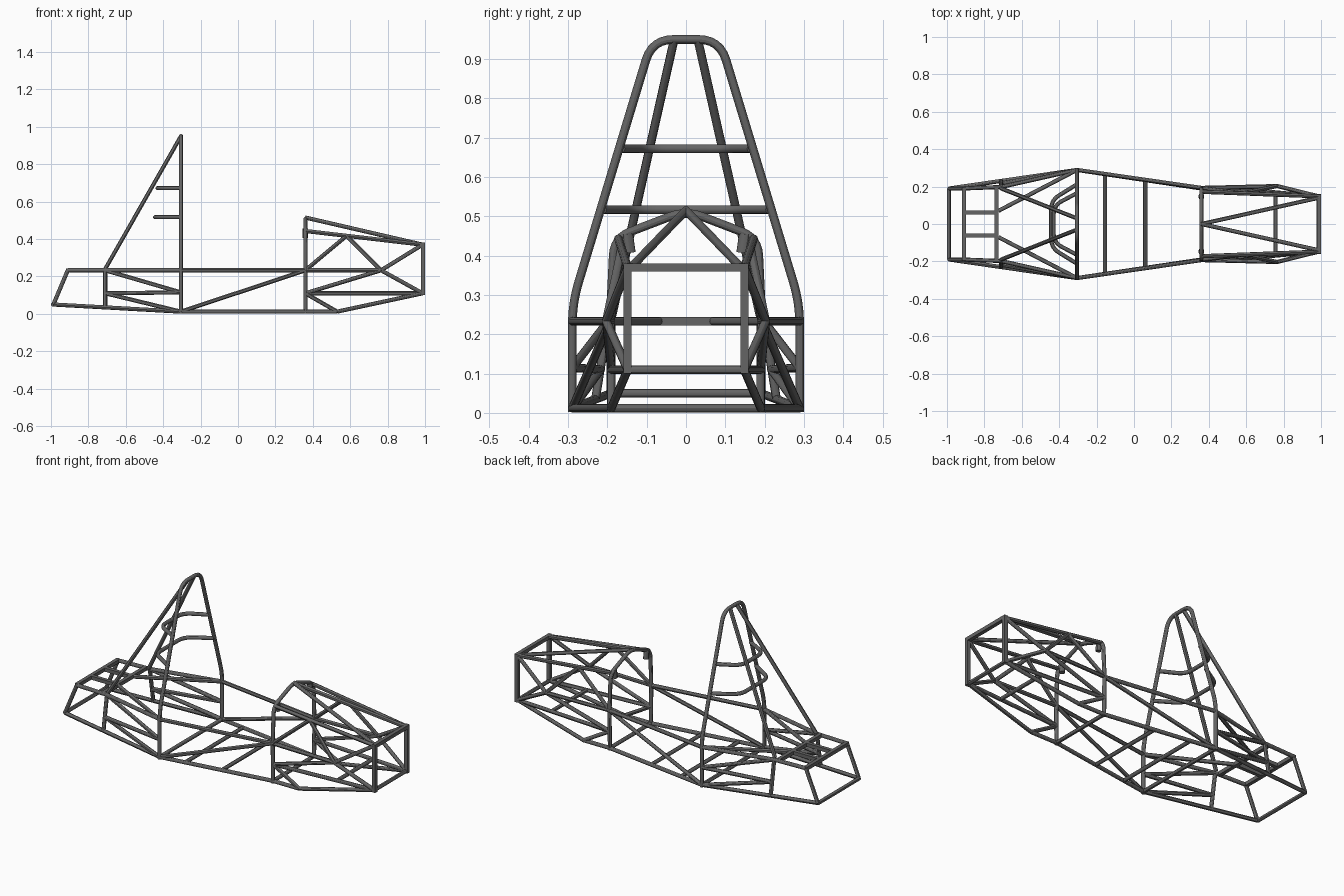
import bpy
from mathutils import Vector

if "Cube" in bpy.data.objects:
    bpy.data.objects.remove(bpy.data.objects["Cube"])

R = 0.011
steel = bpy.data.materials.new("dark_steel")
steel.diffuse_color = (0.13, 0.13, 0.13, 1)
steel.use_nodes = True
steel.node_tree.nodes["Principled BSDF"].inputs["Base Color"].default_value = steel.diffuse_color


def fillet(pts, r, n=6):
    """Round the inner corners of a path by cutting back a distance r."""
    pts = [Vector(p) for p in pts]
    if r <= 0 or len(pts) < 3:
        return pts
    out = [pts[0]]
    for a, b, c in zip(pts, pts[1:], pts[2:]):
        p = b + (a - b).normalized() * min(r, (a - b).length * 0.48)
        q = b + (c - b).normalized() * min(r, (c - b).length * 0.48)
        for i in range(n + 1):
            t = i / n
            out.append(p * (1 - t) ** 2 + b * 2 * t * (1 - t) + q * t * t)
    return out + [pts[-1]]


def tube(name, pts, bend=0.0, r=R):
    """Round tube along a path, turned into a mesh."""
    cu = bpy.data.curves.new(name, 'CURVE')
    cu.dimensions = '3D'
    cu.bevel_depth = r
    cu.bevel_resolution = 4
    cu.use_fill_caps = True
    path = fillet(pts, bend)
    sp = cu.splines.new('POLY')
    sp.points.add(len(path) - 1)
    for p, v in zip(sp.points, path):
        p.co = (*v, 1)
    tmp = bpy.data.objects.new(name + "_path", cu)
    bpy.context.collection.objects.link(tmp)
    dg = bpy.context.evaluated_depsgraph_get()
    me = bpy.data.meshes.new_from_object(tmp.evaluated_get(dg))
    bpy.data.objects.remove(tmp)
    me.materials.clear()
    me.materials.append(steel)
    ob = bpy.data.objects.new(name, me)
    bpy.context.collection.objects.link(ob)
    bpy.ops.object.select_all(action='DESELECT')
    ob.select_set(True)
    bpy.context.view_layer.objects.active = ob
    bpy.ops.object.shade_smooth_by_angle()
    return ob


def pair(name, *pts, bend=0.0, r=R):
    """The same tube on both sides of the car."""
    for side, s in (("left", 1), ("right", -1)):
        tube(f"{name}_{side}", [(x, y * s, z) for x, y, z in pts], bend, r)


def cross(name, x, y, z):
    tube(name, [(x, -y, z), (x, y, z)])


def box(name, lo, hi):
    """Square tube between two corners."""
    bpy.ops.mesh.primitive_cube_add(size=1)
    ob = bpy.context.object
    ob.name = name
    ob.location = [(a + b) / 2 for a, b in zip(lo, hi)]
    ob.scale = [b - a for a, b in zip(lo, hi)]
    ob.data.materials.append(steel)


# Shared joints (left side)
RAIL = 0.233
rear_low = (-0.987, 0.19, 0.05)
rear_top = (-0.91, 0.19, RAIL)
mid_low = (-0.71, 0.23, 0.037)
mid_mid = (-0.71, 0.217, 0.11)
mid_top = (-0.71, 0.198, RAIL)
hoop_low = (-0.305, 0.289, 0.012)
hoop_mid = (-0.305, 0.289, 0.115)
hoop_top = (-0.305, 0.289, RAIL)
dash_low = (0.36, 0.19, 0.012)
dash_mid = (0.36, 0.19, 0.11)
dash_top = (0.36, 0.193, RAIL)
dash_high = (0.36, 0.172, 0.443)
floor_end = (0.53, 0.19, 0.012)
knee = (0.765, 0.203, RAIL)
nose_low = (0.987, 0.148, 0.11)
nose_top = (0.987, 0.148, 0.37)

# Main roll hoop and its rear braces
tube("main_roll_hoop", [(-0.305, -0.289, 0.002), (-0.305, -0.289, 0.28), (-0.305, -0.086, 0.95),
                        (-0.305, 0.086, 0.95), (-0.305, 0.289, 0.28), (-0.305, 0.289, 0.002)], bend=0.055)
pair("hoop_brace", (-0.305, 0.03, 0.95), (-0.71, 0.19, 0.24))

# Bent harness bars behind the hoop
for name, y, z, x in (("shoulder_bar", 0.165, 0.672, -0.43), ("seat_back_bar", 0.212, 0.517, -0.443)):
    tube(name, [(-0.305, -y, z), (x, -y * 0.6, z), (x, y * 0.6, z), (-0.305, y, z)], bend=0.05)

# Front hoop, with short stubs at its shoulders
tube("front_hoop", [(0.36, -0.19, 0.002), (0.36, -0.193, 0.235), (0.36, -0.183, 0.445), (0.36, 0, 0.515),
                    (0.36, 0.183, 0.445), (0.36, 0.193, 0.235), (0.36, 0.19, 0.002)], bend=0.045)
pair("front_hoop_stub", (0.36, 0.15, 0.455), (0.36, 0.143, 0.407), r=0.015)

# Side rails
pair("rear_floor_rail", rear_low, hoop_low)
pair("floor_rail", hoop_low, dash_low, floor_end)
pair("nose_floor_rail", floor_end, nose_low)
pair("rear_top_rail", rear_top, mid_top, hoop_top)
pair("cockpit_side_rail", hoop_top, dash_top)
pair("nose_side_rail", dash_top, knee)
pair("cockpit_diagonal", hoop_low, dash_top)

# Rear side bracing
pair("rear_end_post", rear_low, rear_top)
pair("rear_mid_post", mid_low, mid_top)
pair("rear_mid_rail", mid_mid, hoop_mid)
pair("rear_upper_diagonal", mid_top, hoop_mid)
pair("rear_lower_diagonal", mid_mid, hoop_low)
pair("rear_plan_brace", (-0.725, 0.07, RAIL), hoop_top)

# Nose bracing
pair("nose_upper_rail", dash_high, nose_top)
pair("nose_lower_rail", dash_mid, nose_low)
pair("nose_short_diagonal", dash_mid, floor_end)
pair("nose_mid_diagonal", dash_mid, knee)
pair("nose_rise_diagonal", dash_top, (0.58, 0.164, 0.417))
pair("nose_fall_diagonal", (0.58, 0.164, 0.417), knee)
pair("knee_to_top", knee, nose_top)
pair("knee_to_bottom", knee, nose_low)
pair("nose_roof_rail", (0.36, 0, 0.515), (0.987, 0.14, 0.37))

# Cross members
cross("hoop_floor_bar", -0.305, 0.289, 0.012)
cross("seat_floor_bar", -0.155, 0.267, 0.012)
cross("leg_floor_bar", 0.06, 0.235, 0.012)
cross("front_hoop_floor_bar", 0.36, 0.19, 0.012)
cross("pedal_bar", 0.757, 0.162, 0.11)
cross("rear_low_bar", -0.989, 0.19, 0.05)
cross("bulkhead_low_bar", 0.987, 0.148, 0.11)

# Square-tube front bulkhead
h = 0.0105
box("bulkhead_top_bar", (0.978, -0.159, 0.37 - h), (1.0, 0.159, 0.37 + h))
for side, s in (("left", 1), ("right", -1)):
    box(f"bulkhead_post_{side}", (0.978, s * 0.149 - h, 0.1), (1.0, s * 0.149 + h, 0.37))

# Square-tube engine mount frame at the rear
for name, x in (("rear_top_bar", -0.91), ("engine_mount_bar", -0.735)):
    box(name, (x - h, -0.195, RAIL - h), (x + h, 0.195, RAIL + h))
for side, s in (("left", 1), ("right", -1)):
    box(f"engine_mount_rail_{side}", (-0.91, s * 0.062 - h, RAIL - h), (-0.735, s * 0.062 + h, RAIL + h))
